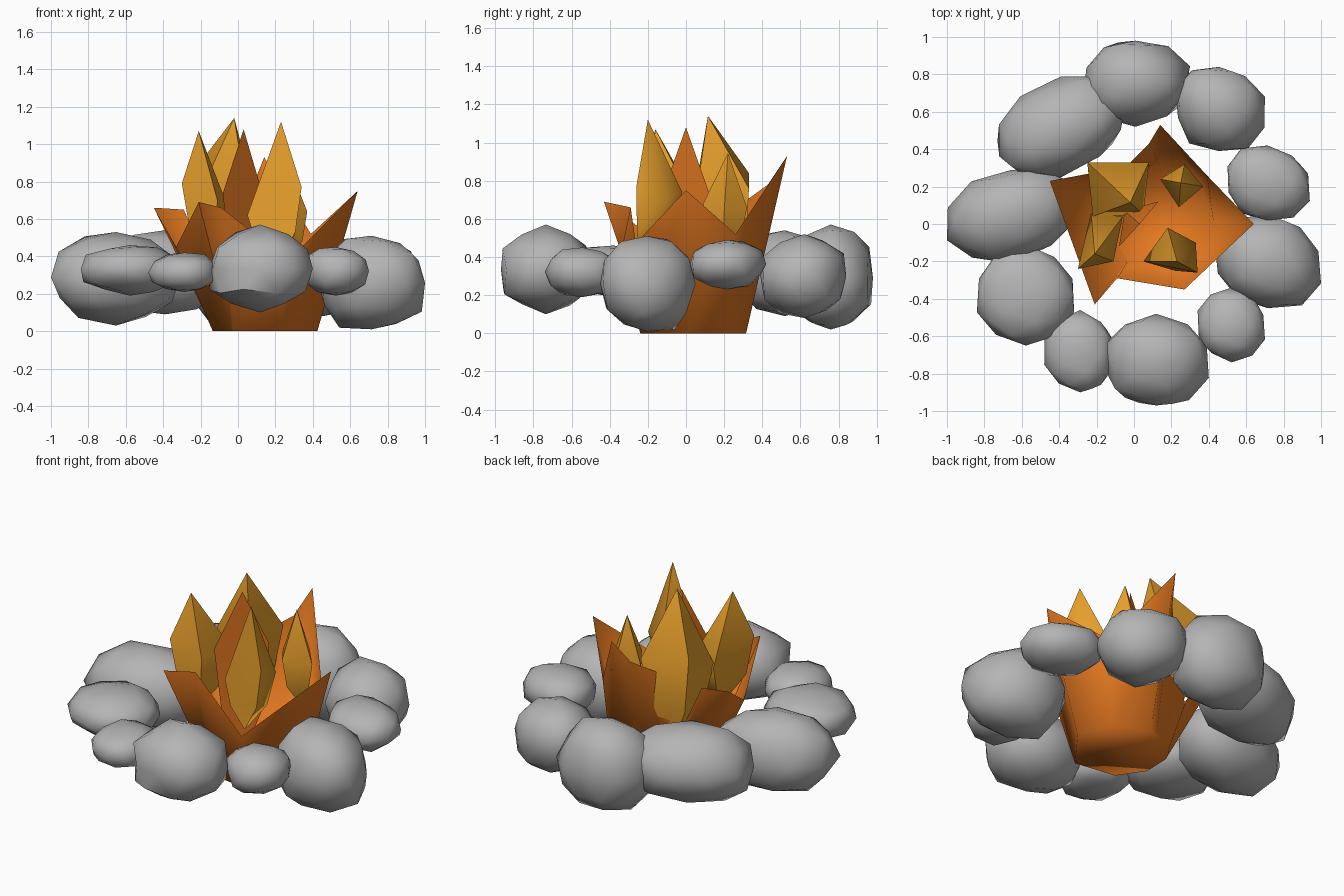
import bpy, bmesh, math, random
from mathutils import Vector

default_cube = bpy.data.objects.get("Cube")
if default_cube:
    bpy.data.objects.remove(default_cube, do_unlink=True)


def make_material(name, color):
    material = bpy.data.materials.new(name)
    material.use_nodes = True
    material.diffuse_color = (*color, 1)
    shader = material.node_tree.nodes["Principled BSDF"]
    shader.inputs["Base Color"].default_value = (*color, 1)
    shader.inputs["Roughness"].default_value = 0.9
    return material


stone_grey = make_material("stone grey", (0.46, 0.46, 0.46))
flame_orange = make_material("flame orange", (0.78, 0.19, 0.015))
flame_yellow = make_material("flame yellow", (0.8, 0.35, 0.025))


def finish(bm, name, material, sharp_angle):
    """Turn a bmesh into a shaded, coloured object."""
    mesh = bpy.data.meshes.new(name)
    bm.to_mesh(mesh)
    bm.free()
    mesh.materials.append(material)
    obj = bpy.data.objects.new(name, mesh)
    bpy.context.collection.objects.link(obj)
    bpy.ops.object.select_all(action="DESELECT")
    obj.select_set(True)
    bpy.context.view_layer.objects.active = obj
    bpy.ops.object.shade_smooth_by_angle(angle=math.radians(sharp_angle))


def bridge(bm, lower, upper):
    """Skin two anticlockwise loops with outward triangles."""
    count = len(lower)
    for i in range(count):
        j = (i + 1) % count
        bm.faces.new((lower[i], lower[j], upper[j]))
        bm.faces.new((lower[i], upper[j], upper[i]))


def fan(bm, loop, tip):
    """Close a loop to a point."""
    for i, vert in enumerate(loop):
        bm.faces.new((vert, loop[(i + 1) % len(loop)], tip))


def make_stone(name, low, high, skew, seed):
    """Lumpy boulder fitted between two corners."""
    rng = random.Random(seed)
    bm = bmesh.new()
    bmesh.ops.create_icosphere(bm, subdivisions=2, radius=1)
    for v in bm.verts:
        boxy = Vector([math.copysign(abs(c) ** 0.92, c) for c in v.co])
        v.co = boxy * rng.uniform(0.93, 1.06)
        v.co.y += skew * v.co.x
    for axis in range(3):
        values = [v.co[axis] for v in bm.verts]
        start, span = min(values), max(values) - min(values)
        for v in bm.verts:
            share = (v.co[axis] - start) / span
            v.co[axis] = low[axis] + share * (high[axis] - low[axis])
    finish(bm, name, stone_grey, 45)


# Ring of stones: low corner, high corner, sideways skew
stones = {
    "front_stone": ((-.16, -.97, .10), (.40, -.48, .57), 0),
    "front_right_small_stone": ((-.48, -.90, .21), (-.11, -.46, .42), -.05),
    "front_right_stone": ((-.84, -.65, .19), (-.32, -.11, .46), 0),
    "right_stone": ((-1, -.21, .03), (-.31, .29, .53), .22),
    "back_right_stone": ((-.73, .25, .09), (-.04, .79, .54), .3),
    "back_stone": ((-.27, .52, .02), (.30, .98, .57), 0),
    "back_left_stone": ((.22, .39, .08), (.70, .84, .52), -.1),
    "left_small_stone": ((.50, .02, .23), (.94, .42, .49), -.1),
    "left_stone": ((.43, -.45, .01), (1, .05, .51), -.1),
    "front_left_small_stone": ((.34, -.74, .19), (.70, -.34, .45), -.05),
}
for seed, (name, (low, high, skew)) in enumerate(stones.items()):
    make_stone(name, low, high, skew, seed + 20)

# Outer fire: hollow flared bowl with a jagged rim
rim_points = [
    (.64, 0, .75), (.39, .26, .52), (.14, .53, .93), (.08, .43, .78),
    (-.03, .32, .70), (-.13, .29, .28), (-.29, .26, .65), (-.45, .23, .66),
    (-.33, -.10, .45), (-.21, -.43, .69), (-.09, -.29, .66), (.27, -.35, .38),
]
bm = bmesh.new()
base_centre = Vector((.14, .03, 0))
base, rim = [], []
for point in rim_points:
    spoke = Vector(point) - base_centre
    spoke.z = 0
    base.append(bm.verts.new(base_centre + spoke.normalized() * 0.285))
    rim.append(bm.verts.new(point))
bm.faces.new(base[::-1])
bridge(bm, base, rim)
finish(bm, "outer_fire", flame_orange, 100)


def make_flame(name, material, tip, corners, foot):
    """Pointed flame: widest ring of corners, a narrower ring, a foot."""
    bm = bmesh.new()
    foot = Vector(foot)
    upper, lower = [], []
    for corner in map(Vector, corners):
        upper.append(bm.verts.new(corner))
        low = foot.lerp(corner, 0.72)
        low.z = foot.z + 0.4 * (corner.z - foot.z)
        lower.append(bm.verts.new(low))
    bridge(bm, lower, upper)
    fan(bm, lower[::-1], bm.verts.new(foot))
    fan(bm, upper, bm.verts.new(tip))
    finish(bm, name, material, 60)


# Central shard and the inner flames: tip, widest corners, foot
make_flame("central_flame", flame_orange, (.03, 0, 1.08),
           [(-.08, -.12, .74), (.13, .12, .74), (-.05, .07, .72)], (.03, 0, .05))
make_flame("front_right_flame", flame_yellow, (-.21, -.16, 1.07),
           [(-.30, -.24, .79), (-.11, -.20, .70), (-.06, .04, .68), (-.23, .06, .68)],
           (-.15, -.18, .38))
make_flame("front_left_flame", flame_yellow, (.23, -.20, 1.12),
           [(.34, -.26, .77), (.33, -.10, .70), (.18, -.02, .74), (.05, -.20, .62)],
           (.22, -.25, .37))
make_flame("back_right_flame", flame_yellow, (-.02, .115, 1.14),
           [(-.25, .33, .84), (-.22, .04, .70), (.05, .05, .70), (.08, .33, .76)],
           (-.11, .27, .27))
make_flame("back_left_flame", flame_yellow, (.25, .22, .945),
           [(.27, .32, .66), (.14, .24, .66), (.24, .09, .68), (.37, .20, .64)],
           (.28, .20, .38))
